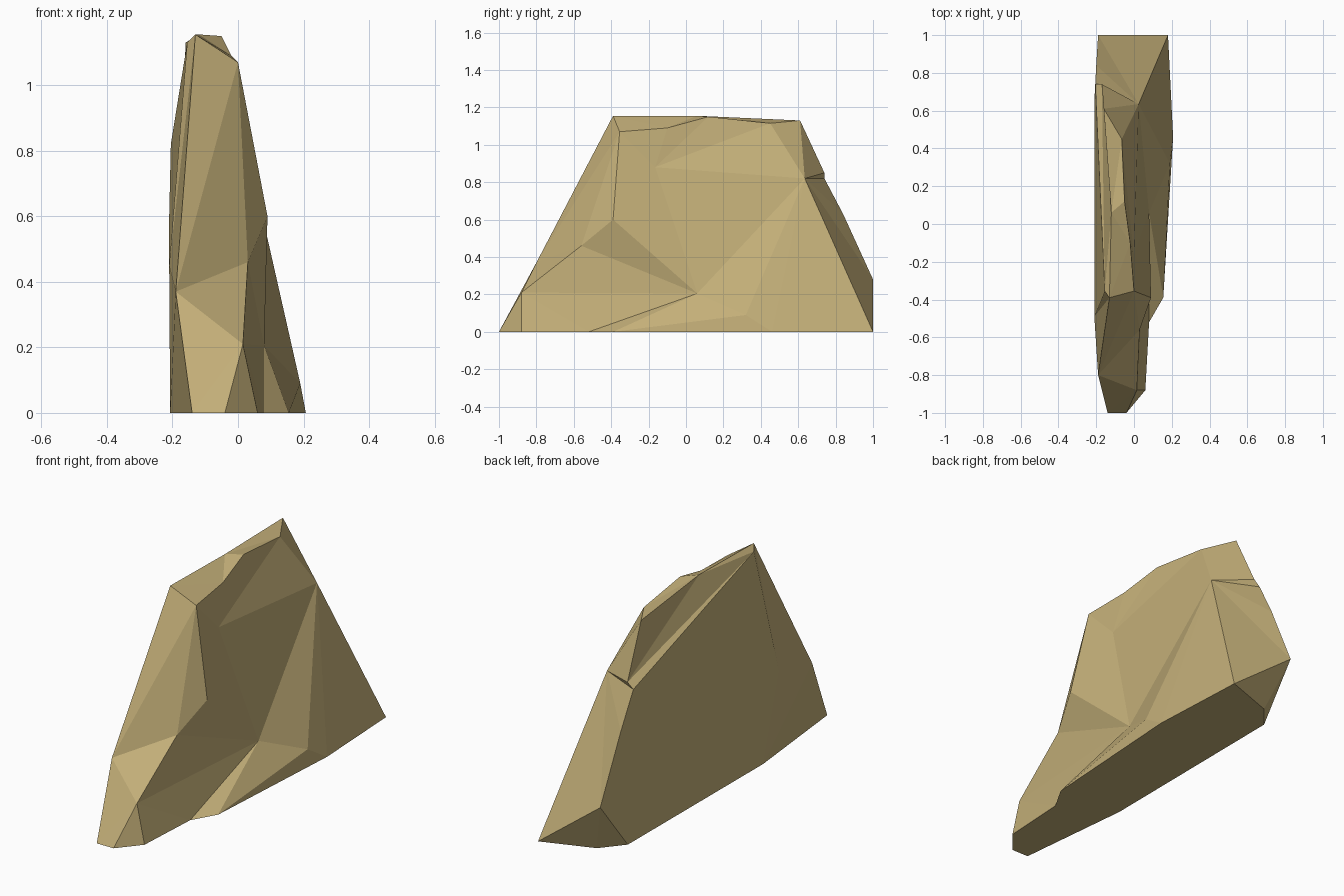
import bpy
import bmesh
from mathutils import Vector
from mathutils.geometry import delaunay_2d_cdt

default_cube = bpy.data.objects.get("Cube")
if default_cube:
    bpy.data.objects.remove(default_cube, do_unlink=True)

# Stone colour
stone = bpy.data.materials.new("sandy stone")
stone.use_nodes = True
colour = (0.55, 0.43, 0.19, 1.0)
stone.diffuse_color = colour
stone.node_tree.nodes["Principled BSDF"].inputs["Base Color"].default_value = colour

# Corners of the left-hand rim (x, y, z)
tip_a = (-0.14, -1, 0)
base_a = (-0.207, -0.36, 0)
heel_a = (-0.2, 0.78, 0)
undercut = (-0.1, 0.9, 0)
tail_a = (-0.19, 1, 0.28)
back_a = (-0.2, 0.84, 0.63)
ledge_low = (-0.205, 0.74, 0.82)
ledge_high = (-0.17, 0.74, 0.85)
summit_back = (-0.16, 0.61, 1.13)
summit_mid = (-0.12, 0.06, 1.155)
summit_front = (-0.13, -0.39, 1.155)
chest_a = (-0.19, -0.8, 0.37)

# Corners of the right-hand rim
tip_b = (-0.04, -1, 0)
base_b = (0.06, -0.88, 0)
inset = (0.08, -0.52, 0)
foot = (0.155, -0.39, 0)
flare = (0.207, 0.46, 0)
tail_b = (0.18, 1, 0)
shoulder = (0.025, 0.635, 0.82)
crest_back = (-0.065, 0.45, 1.115)
crest_mid = (-0.05, 0.12, 1.15)
crest_dip = (-0.02, -0.1, 1.09)
crest_front = (0, -0.355, 1.07)
chest_b = (0.03, -0.56, 0.46)
toe = (0.015, -0.88, 0.21)

# Points inside the flanks
notch = (0.08, 0.06, 0.205)
swell = (0.19, 0.32, 0.09)
hollow = (0, -0.165, 0.88)
elbow = (0.09, -0.39, 0.6)
brow = (-0.155, -0.355, 1.13)
bulge_front = (-0.21, -0.49, 0.45)
bulge_back = (-0.21, 0.65, 0.6)

# Matched rim corners, walking along the base, up the back and over the top
rim = [
    (tip_a, tip_b), (tip_a, base_b), (base_a, inset), (base_a, foot),
    (heel_a, flare), (undercut, tail_b), (tail_a, tail_b), (tail_a, shoulder),
    (back_a, shoulder), (ledge_low, shoulder), (ledge_high, shoulder),
    (summit_back, shoulder), (summit_back, crest_back), (summit_mid, crest_mid),
    (summit_mid, crest_dip), (summit_front, crest_front), (chest_a, crest_front),
    (chest_a, chest_b), (chest_a, toe),
]

bm = bmesh.new()
made = {}


def corner(point):
    """One shared vertex for each named corner."""
    if point not in made:
        made[point] = bm.verts.new(point)
    return made[point]


def add_face(points):
    unique = list(dict.fromkeys(points))
    if len(unique) > 2:
        bm.faces.new([corner(p) for p in unique])


def flank(outline, creases):
    """Fill one broad side with triangles, keeping the given crease lines."""
    outline = list(dict.fromkeys(outline))
    lines = list(zip(outline, outline[1:] + outline[:1])) + creases
    points = list(dict.fromkeys(p for line in lines for p in line))
    flat = [Vector((p[1], p[2])) for p in points]
    edges = [(points.index(a), points.index(b)) for a, b in lines]
    result = delaunay_2d_cdt(flat, edges, [], 1, 0.00001)
    source = result[3]
    for tri in result[2]:
        if all(source[i] for i in tri):
            add_face([points[source[i][0]] for i in tri])


# Narrow band: base, back, top and front
for (a, b), (c, d) in zip(rim, rim[1:] + rim[:1]):
    add_face([a, b, d, c])

# Smoother flank with a thin ledge
flank([a for a, b in rim], [
    (ledge_low, brow), (ledge_high, brow), (brow, summit_front),
    (chest_a, bulge_front), (bulge_front, bulge_back), (bulge_back, back_a),
])

# Rugged flank with a notch and a swelling foot
flank([b for a, b in rim], [
    (notch, hollow), (notch, shoulder), (notch, swell), (notch, elbow),
    (notch, inset), (notch, chest_b), (notch, toe), (notch, foot),
    (swell, shoulder), (swell, flare), (swell, foot),
    (hollow, shoulder), (hollow, crest_back), (hollow, crest_front),
    (elbow, crest_front), (elbow, chest_b), (elbow, hollow),
])

bmesh.ops.triangulate(bm, faces=[f for f in bm.faces if len(f.verts) > 3])
bmesh.ops.recalc_face_normals(bm, faces=bm.faces)

mesh = bpy.data.meshes.new("rock")
bm.to_mesh(mesh)
bm.free()
mesh.materials.append(stone)
rock = bpy.data.objects.new("rock", mesh)
bpy.context.collection.objects.link(rock)
